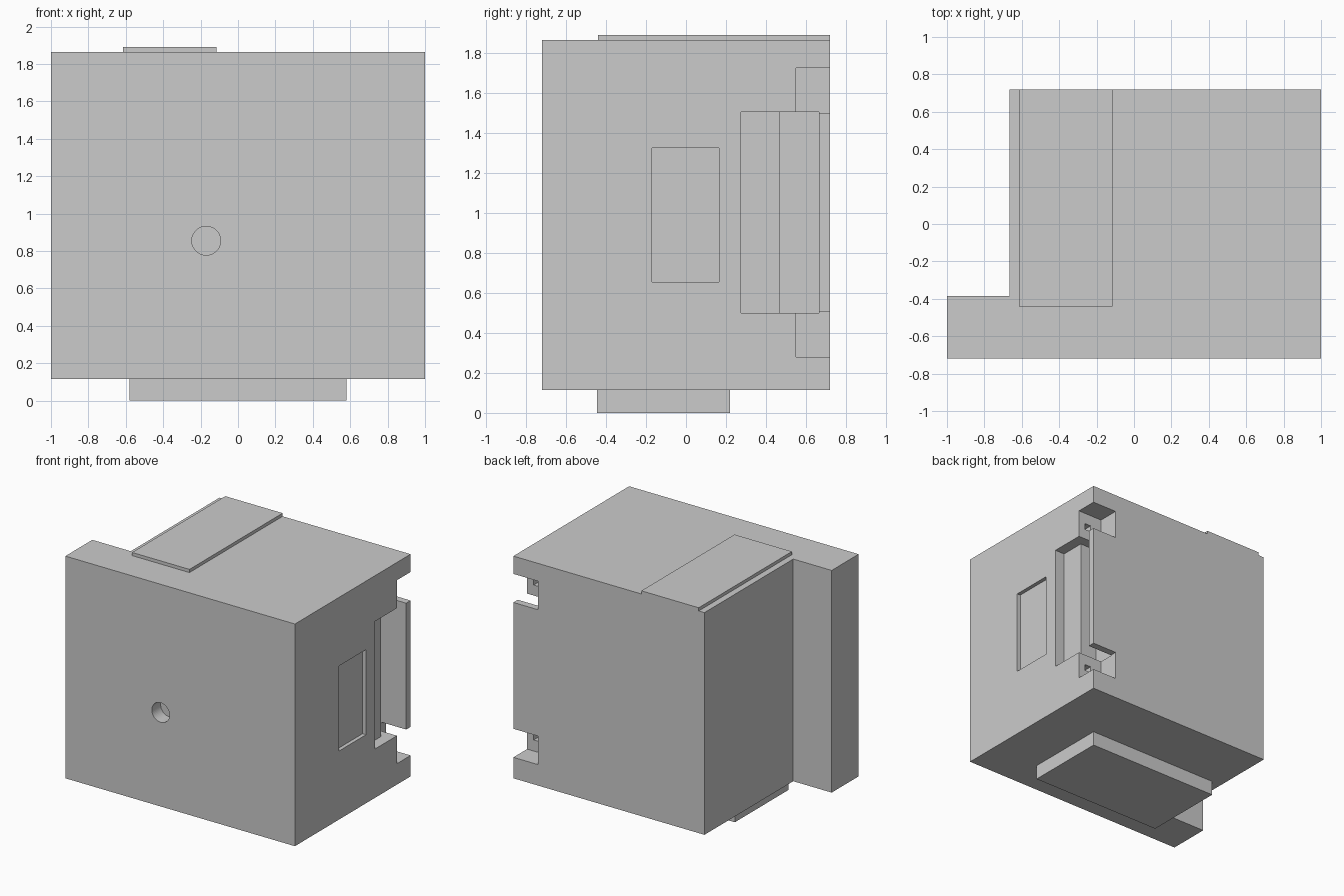
import bpy, bmesh
from mathutils import Matrix

if "Cube" in bpy.data.objects:
    bpy.data.objects.remove(bpy.data.objects["Cube"])


def finish(name, bm):
    bmesh.ops.recalc_face_normals(bm, faces=bm.faces)
    mesh = bpy.data.meshes.new(name)
    bm.to_mesh(mesh)
    bm.free()
    ob = bpy.data.objects.new(name, mesh)
    bpy.context.collection.objects.link(ob)
    return ob


def box(name, x, y, z):
    bm = bmesh.new()
    bmesh.ops.create_cube(bm, size=1)
    for v in bm.verts:
        v.co = [r[0] if c < 0 else r[1] for c, r in zip(v.co, (x, y, z))]
    return finish(name, bm)


def prism(name, outline, z0, z1):
    bm = bmesh.new()
    face = bm.faces.new([bm.verts.new((x, y, z0)) for x, y in outline])
    top = bmesh.ops.extrude_face_region(bm, geom=[face])["geom"]
    bmesh.ops.translate(bm, vec=(0, 0, z1 - z0),
                        verts=[g for g in top if isinstance(g, bmesh.types.BMVert)])
    return finish(name, bm)


def cut(target, cutter):
    cutter.hide_render = True
    mod = target.modifiers.new("cut", "BOOLEAN")
    mod.operation = "DIFFERENCE"
    mod.solver = "EXACT"
    mod.object = cutter
    bpy.context.view_layer.objects.active = target
    bpy.ops.object.modifier_apply(modifier=mod.name)
    bpy.data.objects.remove(cutter)


# Main body: block with the back left corner stepped away
body = prism("body", [(-1, -.72), (1, -.72), (1, .72), (-.665, .72),
                      (-.665, -.385), (-1, -.385)], .115, 1.865)

# Shallow window, stepped handle slot and the deep pocket behind the rear strip
cut(body, box("window_cutter", (.97, 1.1), (-.17, .165), (.655, 1.325)))
cut(body, box("slot_cutter", (.915, 1.1), (.275, .5), (.5, 1.505)))
cut(body, box("pocket_cutter", (.765, 1.1), (.47, .665), (.5, 1.505)))

# Rear corner notches, each with a small square hole in its inner wall
for low, high in ((.28, .505), (1.5, 1.725)):
    mid = (low + high) / 2
    cut(body, box("notch_cutter", (.784, 1.1), (.55, .8), (low, high)))
    cut(body, box("pin_hole_cutter", (.885, .942), (.48, .6), (mid - .025, mid + .025)))

# Round blind hole in the front
bm = bmesh.new()
bmesh.ops.create_cone(bm, cap_ends=True, segments=48, radius1=.077, radius2=.077, depth=.3,
                      matrix=Matrix.Translation((-.17, -.76, .855)) @ Matrix.Rotation(1.5707963, 4, "X"))
cut(body, finish("front_hole_cutter", bm))

# Raised top plate and bottom foot
box("top_plate", (-.615, -.115), (-.44, .72), (1.865, 1.89))
box("foot", (-.58, .58), (-.445, .22), (0, .115))
